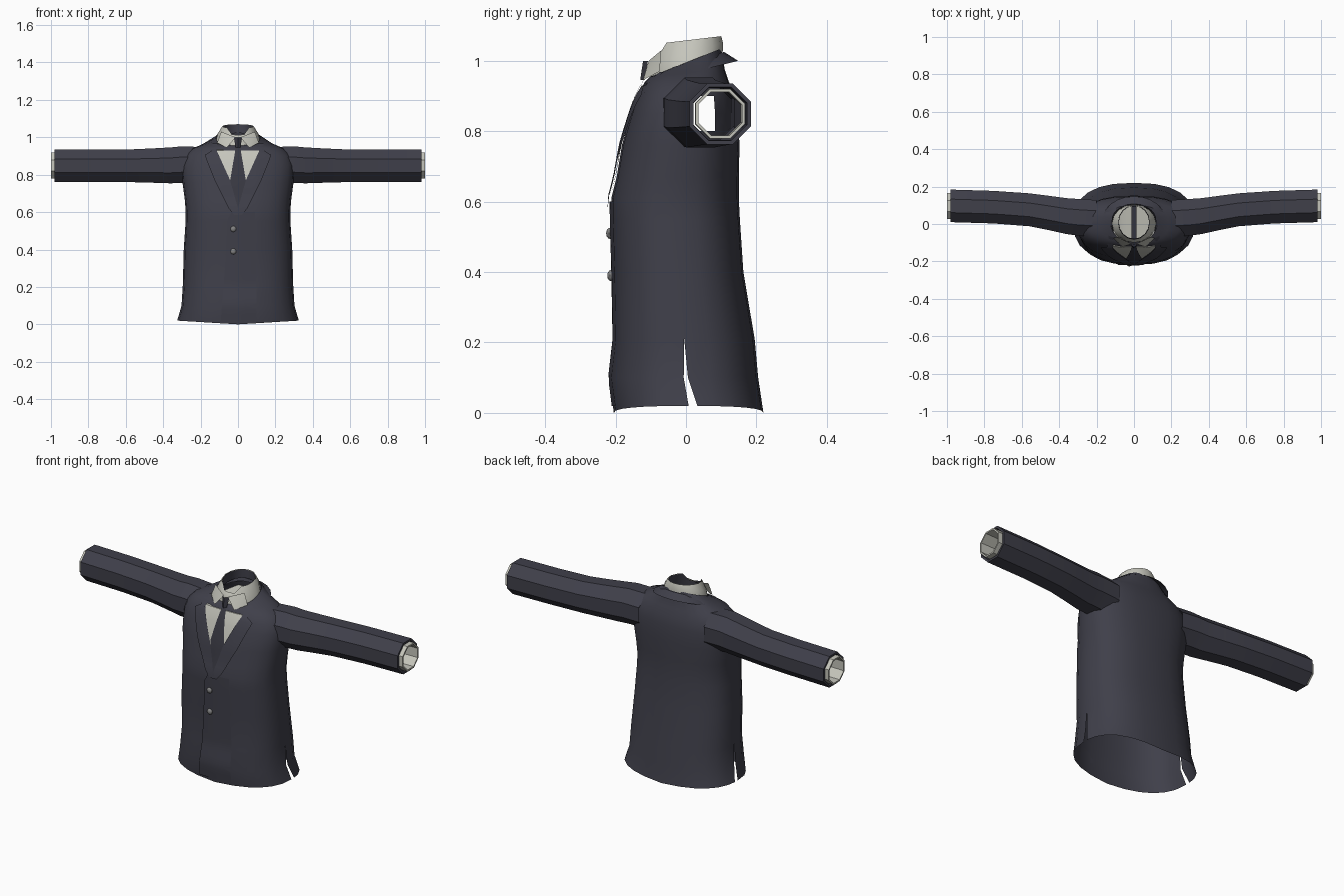
import bpy, bmesh, math
from mathutils import Vector
from mathutils.bvhtree import BVHTree

if "Cube" in bpy.data.objects:
    bpy.data.objects.remove(bpy.data.objects["Cube"])


def material(name, rgb):
    m = bpy.data.materials.new(name)
    m.diffuse_color = (*rgb, 1)
    m.use_nodes = True
    m.node_tree.nodes["Principled BSDF"].inputs["Base Color"].default_value = m.diffuse_color
    return m


SUIT = material("charcoal cloth", (0.05, 0.05, 0.068))
TIE = material("dark tie cloth", (0.04, 0.04, 0.054))
SHIRT = material("off white cloth", (0.56, 0.56, 0.50))
BUTTON = material("grey button", (0.22, 0.22, 0.22))


def finish(name, bm, mat):
    me = bpy.data.meshes.new(name)
    bm.to_mesh(me)
    bm.free()
    me.materials.append(mat)
    ob = bpy.data.objects.new(name, me)
    bpy.context.collection.objects.link(ob)
    return ob


def grid(rows, closed=False):
    """Skin a list of equally long point rows."""
    bm = bmesh.new()
    vs = [[bm.verts.new(p) for p in r] for r in rows]
    n = len(rows[0])
    for a, b in zip(vs, vs[1:]):
        for i in range(n if closed else n - 1):
            j = (i + 1) % n
            bm.faces.new((a[i], a[j], b[j], b[i]))
    return bm, vs


def spow(v, e):
    return math.copysign(abs(v) ** e, v)


# Jacket body: height, half width, front y, back y, tilt
N = 24
BODY = [(0, .325, -.205, .22, 0), (.1, .302, -.218, .205, 0), (.21, .295, -.205, .195, 0),
        (.4, .29, -.208, .163, 0), (.55, .28, -.212, .153, 0), (.61, .28, -.212, .15, 0),
        (.67, .285, -.197, .15, 0), (.76, .297, -.182, .152, 0), (.80, .30, -.171, .15, 0),
        (.85, .30, -.156, .147, 0), (.90, .285, -.138, .138, 0), (.94, .245, -.117, .122, 0),
        (.965, .185, -.103, .11, .1), (.995, .118, -.092, .1, .4)]
rows = []
for k, (z, rx, yf, yb, tilt) in enumerate(BODY):
    row = []
    for i in range(N):
        t = 2 * math.pi * i / N
        x = rx * spow(math.cos(t), .8)
        y = (yf + yb) / 2 + (yb - yf) / 2 * spow(math.sin(t), .8)
        hem = .02 * abs(x) / rx if k == 0 else 0
        row.append((x, y, z + tilt * y + hem))
    rows.append(row)
bm, vs = grid(rows, closed=True)
bm.normal_update()
surface = BVHTree.FromBMesh(bm)

# Armholes
holes = [f for f in bm.faces if abs(f.calc_center_median().x) > .2 and
         math.hypot(f.calc_center_median().y - .035, f.calc_center_median().z - .85) < .056]
bmesh.ops.delete(bm, geom=holes, context='FACES')

# Side vents in the hem
slits = [bm.edges.get((vs[k][c], vs[k + 1][c])) for c in (0, N // 2) for k in (0, 1)]
bmesh.ops.split_edges(bm, edges=slits)
for v in bm.verts:
    if v.co.z < .15 and abs(v.co.x) > .29 and abs(v.co.y) < .02:
        if all(f.calc_center_median().y > v.co.y for f in v.link_faces):
            v.co.y += .025 if v.co.z < .05 else .012
finish("jacket_body", bm, SUIT)


def front_y(x, z):
    hit = surface.ray_cast(Vector((x, -1, z)), Vector((0, 1, 0)))[0]
    return hit.y if hit else surface.find_nearest(Vector((x, -.1, z)))[0].y


def strip(name, edges, lift, mat, side=1, taper=False, cols=6):
    """Thin cloth plate on the chest, from rows of (z, x start, x end)."""
    dense = []
    for a, b in zip(edges, edges[1:]):
        n = max(1, round((a[0] - b[0]) / .03))
        dense += [[p + (q - p) * s / n for p, q in zip(a, b)] for s in range(n)]
    dense.append(edges[-1])
    pts = []
    for z, x0, x1 in dense:
        row = []
        for i in range(cols + 1):
            t = i / cols
            x = side * (x0 + (x1 - x0) * t)
            row.append((x, front_y(x, z) - lift * ((1 - t) if taper else 1), z))
        pts.append(row)
    bm, _ = grid(pts)
    bmesh.ops.recalc_face_normals(bm, faces=bm.faces)
    if sum(f.normal.y for f in bm.faces) > 0:
        bmesh.ops.reverse_faces(bm, faces=bm.faces)
    return finish(name, bm, mat)


# Shirt front, tie and overlapping jacket edge
strip("shirt_front", [(.965, -.11, .11), (.93, -.118, .118), (.77, -.05, .05), (.63, -.005, .005)],
      .004, SHIRT)
strip("tie_blade", [(.975, -.014, .014), (.945, -.012, .012), (.77, -.042, .042), (.62, -.012, .012)],
      .008, TIE)
strip("front_overlap", [(.6, -.035, .1), (.56, -.055, .1), (.3, -.07, .1), (.02, -.092, .1)],
      .007, SUIT, taper=True)

# Tie knot
bm, _ = grid([[(-.022, -.108, 1.0), (0, -.122, 1.0), (.022, -.108, 1.0)],
              [(-.013, -.118, .945), (0, -.13, .945), (.013, -.118, .945)]])
bmesh.ops.reverse_faces(bm, faces=bm.faces)
finish("tie_knot", bm, TIE)


def oval(rx, yf, yb, zfun, n=16, a0=0, a1=360, closed=True):
    out = []
    for i in range(n if closed else n + 1):
        t = math.radians(a0 + (a1 - a0) * i / n)
        y = (yf + yb) / 2 + (yb - yf) / 2 * math.sin(t)
        out.append((rx * math.cos(t), y, zfun(y)))
    return out


# Shirt collar band with dark lining
def rim(y):
    return 1.058 + .12 * y - (.035 if y < -.07 else 0)


bm, _ = grid([oval(.118, -.1, .105, lambda y: .985 + .4 * y),
              oval(.108, -.1, .105, lambda y: 1.02 + .3 * y),
              oval(.084, -.082, .1, rim)], closed=True)
finish("shirt_collar", bm, SHIRT)
bm, _ = grid([oval(.081, -.079, .097, lambda y: rim(y) - .002),
              oval(.1, -.085, .095, lambda y: .985 + .4 * y)], closed=True)
finish("collar_lining", bm, SUIT)

# Turned down jacket collar, flaring at the back
bm, _ = grid([oval(.165, -.09, .148, lambda y: .963 + .25 * y, 14, -25, 205, False),
              oval(.125, -.1, .108, lambda y: .993 + .3 * y, 14, -25, 205, False),
              oval(.115, -.095, .1, lambda y: .97 + .3 * y, 14, -25, 205, False)])
finish("jacket_collar", bm, SUIT)

# Sleeves: x, centre y, centre z, half height
SLEEVE = [(.2, .03, .85, .098), (.3, .036, .854, .098), (.36, .042, .85, .096),
          (.45, .058, .849, .092), (.56, .076, .848, .088), (.75, .09, .849, .087),
          (.98, .097, .849, .087), (.98, .097, .849, .076), (.9, .095, .849, .074)]
CUFF = [(.9, .095, .85, .07), (1.0, .097, .85, .07), (1.0, .097, .85, .062), (.85, .093, .85, .062)]


def tube(name, rings, mat, side):
    rows = []
    for x, cy, cz, h in rings:
        r = h / math.cos(math.pi / 8)
        rows.append([(side * x, cy + r * math.cos(a), cz + r * math.sin(a))
                     for a in (math.pi * (2 * i + 1) / 8 for i in range(8))])
    bm, _ = grid(rows, closed=True)
    if side > 0:
        bmesh.ops.reverse_faces(bm, faces=bm.faces)
    finish(name, bm, mat)


for side, label in ((1, "left"), (-1, "right")):
    tube(label + "_sleeve", SLEEVE, SUIT, side)
    tube(label + "_shirt_cuff", CUFF, SHIRT, side)
    # Lapel with a notch
    strip(label + "_lapel", [(.968, .108, .135), (.925, .113, .145), (.905, .103, .178),
                             (.77, .042, .125), (.62, 0, .05), (.585, -.015, .02)],
          .011, SUIT, side)
    # Shirt collar wing
    bm = bmesh.new()
    q = [bm.verts.new((side * x, y, z)) for x, y, z in
         ((.012, -.106, 1.0), (.06, -.122, .945), (.112, -.075, .97), (.09, -.07, 1.03))]
    for tri in ((0, 1, 3), (1, 2, 3)):
        f = bm.faces.new([q[i] for i in tri])
        f.normal_update()
        if f.normal.y > 0:
            f.normal_flip()
    finish(label + "_collar_wing", bm, SHIRT)

# Buttons
for name, z in (("upper_button", .51), ("lower_button", .39)):
    bm = bmesh.new()
    bmesh.ops.create_uvsphere(bm, u_segments=10, v_segments=6, radius=.016)
    for v in bm.verts:
        v.co = Vector((v.co.x - .025, v.co.y * .7 + front_y(-.025, z) - .006, v.co.z + z))
    finish(name, bm, BUTTON)

bpy.ops.object.select_all(action='SELECT')
bpy.context.view_layer.objects.active = bpy.context.selected_objects[0]
bpy.ops.object.shade_smooth_by_angle(angle=math.radians(40))
